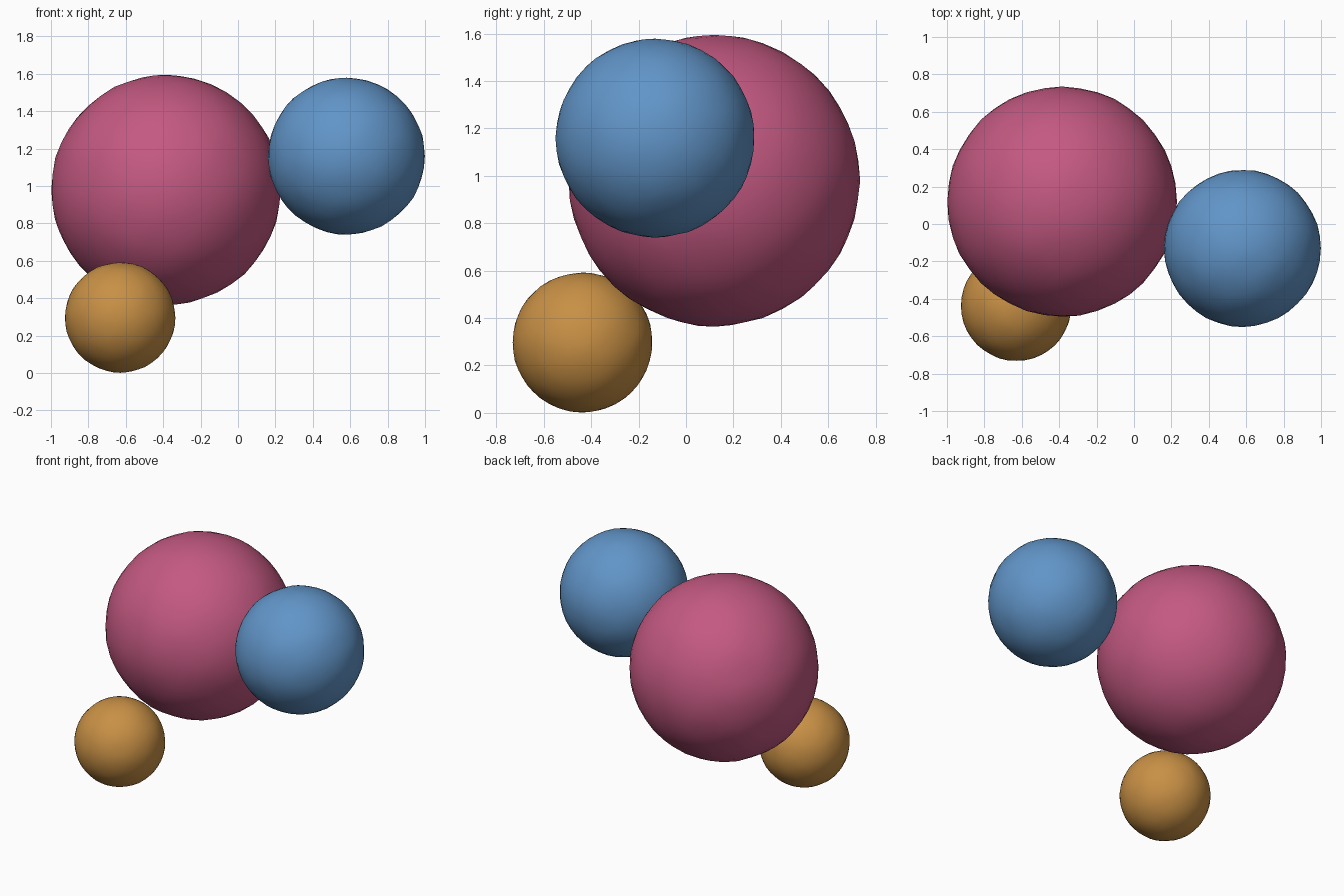
import bpy
from mathutils import Vector, noise

if "Cube" in bpy.data.objects:
    bpy.data.objects.remove(bpy.data.objects["Cube"])


def lumpy_ball(name, centre, radius, colour):
    bpy.ops.mesh.primitive_ico_sphere_add(subdivisions=4, radius=radius, location=centre)
    ball = bpy.context.object
    ball.name = name
    # gentle hand-modelled unevenness
    for v in ball.data.vertices:
        n = v.co.normalized()
        v.co *= 1 + 0.009 * noise.noise(n * 4.5 + Vector(centre))
    bpy.ops.object.shade_smooth()
    mat = bpy.data.materials.new(name + "_colour")
    mat.diffuse_color = (*colour, 1)
    mat.use_nodes = True
    mat.node_tree.nodes["Principled BSDF"].inputs["Base Color"].default_value = mat.diffuse_color
    ball.data.materials.append(mat)


# large ball, upper side ball and small low ball touching it
lumpy_ball("large_ball", (-0.385, 0.12, 0.98), 0.614, (0.55, 0.10, 0.22))
lumpy_ball("side_ball", (0.58, -0.13, 1.16), 0.419, (0.12, 0.30, 0.58))
lumpy_ball("small_ball", (-0.63, -0.437, 0.297), 0.295, (0.58, 0.28, 0.06))
